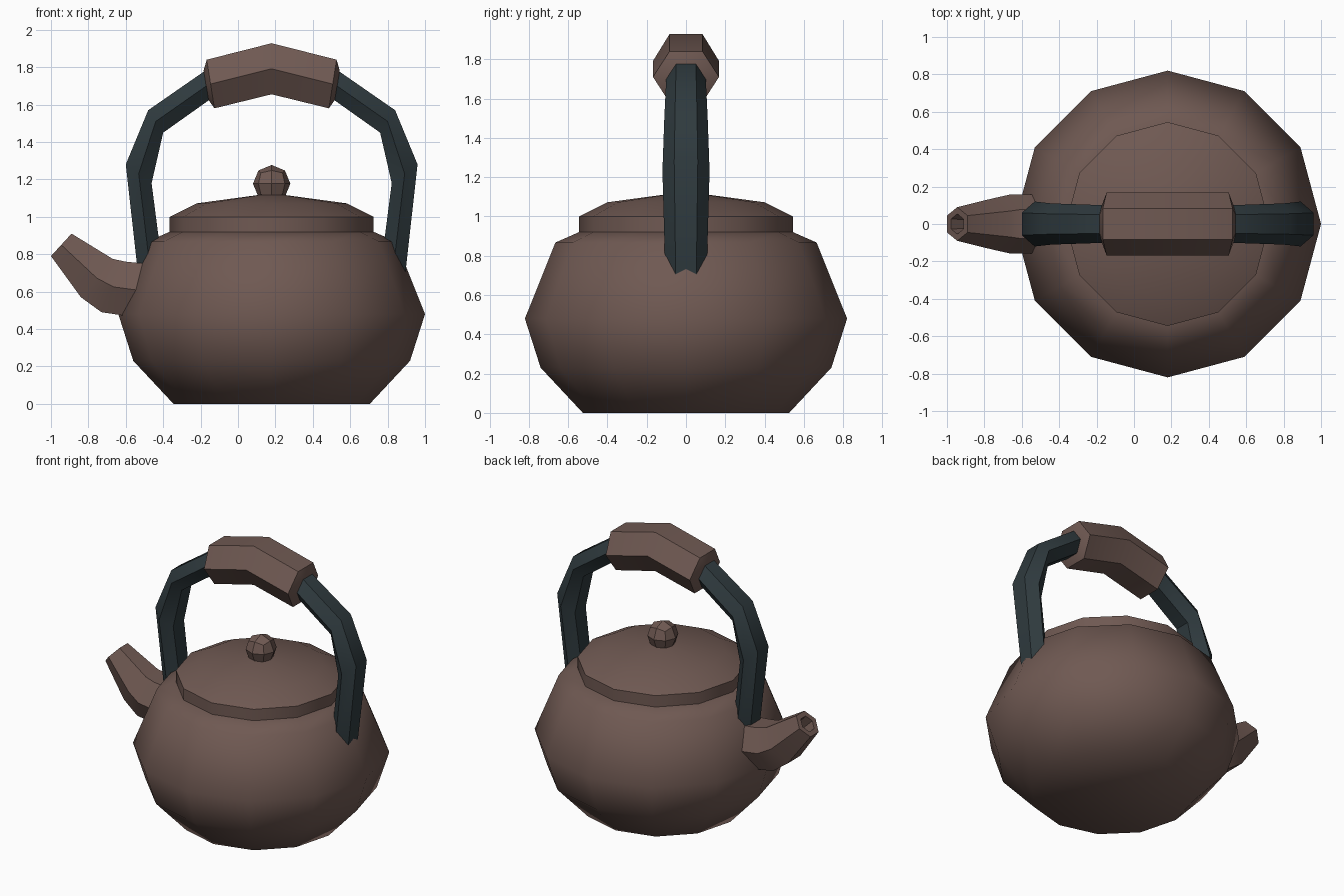
import bpy, bmesh, math
from mathutils import Vector

if "Cube" in bpy.data.objects:
    bpy.data.objects.remove(bpy.data.objects["Cube"])

CX = 0.18  # axis of the kettle body


def material(name, rgb):
    m = bpy.data.materials.new(name)
    m.diffuse_color = (*rgb, 1)
    m.use_nodes = True
    m.node_tree.nodes["Principled BSDF"].inputs["Base Color"].default_value = m.diffuse_color
    return m


CLAY = material("brown_clay", (0.16, 0.10, 0.085))
METAL = material("dark_metal", (0.028, 0.042, 0.048))


def finish(name, bm, mat, angle):
    bmesh.ops.remove_doubles(bm, verts=bm.verts, dist=1e-5)
    bmesh.ops.recalc_face_normals(bm, faces=bm.faces)
    me = bpy.data.meshes.new(name)
    bm.to_mesh(me)
    bm.free()
    me.materials.append(mat)
    ob = bpy.data.objects.new(name, me)
    bpy.context.collection.objects.link(ob)
    if angle:
        bpy.ops.object.select_all(action='DESELECT')
        ob.select_set(True)
        bpy.context.view_layer.objects.active = ob
        bpy.ops.object.shade_smooth_by_angle(angle=math.radians(angle))
    return ob


def loft(name, rings, mat, angle):
    """Skin a list of equal-length point rings and cap both ends."""
    bm = bmesh.new()
    vs = [[bm.verts.new(p) for p in r] for r in rings]
    n = len(vs[0])
    for a, b in zip(vs, vs[1:]):
        for i in range(n):
            j = (i + 1) % n
            bm.faces.new((a[i], a[j], b[j], b[i]))
    bm.faces.new(vs[0])
    bm.faces.new(vs[-1])
    return finish(name, bm, mat, angle)


def turned(name, profile, mat, angle, sides=12):
    rings = [[(CX + r * math.cos(k * math.tau / sides),
               r * math.sin(k * math.tau / sides), z) for k in range(sides)]
             for r, z in profile]
    return loft(name, rings, mat, angle)


def hexagon(outer, inner, hy):
    """Hexagonal section between two points in the xz plane, half width hy."""
    c = Vector(((outer[0] + inner[0]) / 2, 0, (outer[1] + inner[1]) / 2))
    n = Vector((outer[0], 0, outer[1])) - c
    y = Vector((0, hy, 0))
    return [c + y, c + y / 2 + n, c - y / 2 + n, c - y, c - y / 2 - n, c + y / 2 - n]


def inset(ring, scale, shift):
    c = sum(ring, Vector()) / len(ring)
    return [c + (p - c) * scale + Vector(shift) for p in ring]


def mirrored(half):
    """Continue half a hoop to its mirror image about the body axis."""
    other = [[Vector((2 * CX - p.x, p.y, p.z)) for p in r] for r in half]
    middle = abs(sum(p.x for p in half[-1]) / 6 - CX) < 1e-4
    return half + other[::-1][1 if middle else 0:]


# Body and lid
turned("body", [(0.525, 0), (0.74, 0.23), (0.82, 0.48), (0.665, 0.867), (0.545, 0.92)], CLAY, 50)
turned("lid", [(0.545, 0.915), (0.545, 1.0), (0.40, 1.072), (0.06, 1.118)], CLAY, 50)

# Knob: a cube subdivided once and rounded
bm = bmesh.new()
bmesh.ops.create_cube(bm, size=1)
bmesh.ops.subdivide_edges(bm, edges=bm.edges, cuts=1, use_grid_fill=True)
for v in bm.verts:
    v.co = v.co.normalized() * 0.1 + Vector((CX, 0, 1.177))
finish("knob", bm, CLAY, 0)

# Spout with a recessed opening
tip = hexagon((-0.89, 0.91), (-1.0, 0.79), 0.09)
spout = [hexagon((-0.40, 0.74), (-0.40, 0.44), 0.16),
         hexagon((-0.60, 0.76), (-0.73, 0.49), 0.157),
         hexagon((-0.67, 0.775), (-0.84, 0.57), 0.137),
         tip, inset(tip, 0.6, (0, 0, 0)), inset(tip, 0.5, (0.08, 0, -0.08))]
loft("spout", spout, CLAY, 40)

# Hoop handle
hoop = [hexagon((-0.535, 0.70), (-0.40, 0.70), 0.105),
        hexagon((-0.60, 1.28), (-0.462, 1.18), 0.12),
        hexagon((-0.48, 1.57), (-0.40, 1.45), 0.11),
        hexagon((-0.17, 1.785), (-0.125, 1.645), 0.10),
        hexagon((CX, 1.86), (CX, 1.72), 0.10)]
loft("handle_hoop", mirrored(hoop), METAL, 40)

# Grip with slightly raised ends
end = hexagon((-0.167, 1.84), (-0.126, 1.58), 0.168)
grip = [inset(end, 0.6, (-0.025, 0, -0.005)), end,
        hexagon((CX, 1.928), (CX, 1.655), 0.168)]
loft("handle_grip", mirrored(grip), CLAY, 40)
